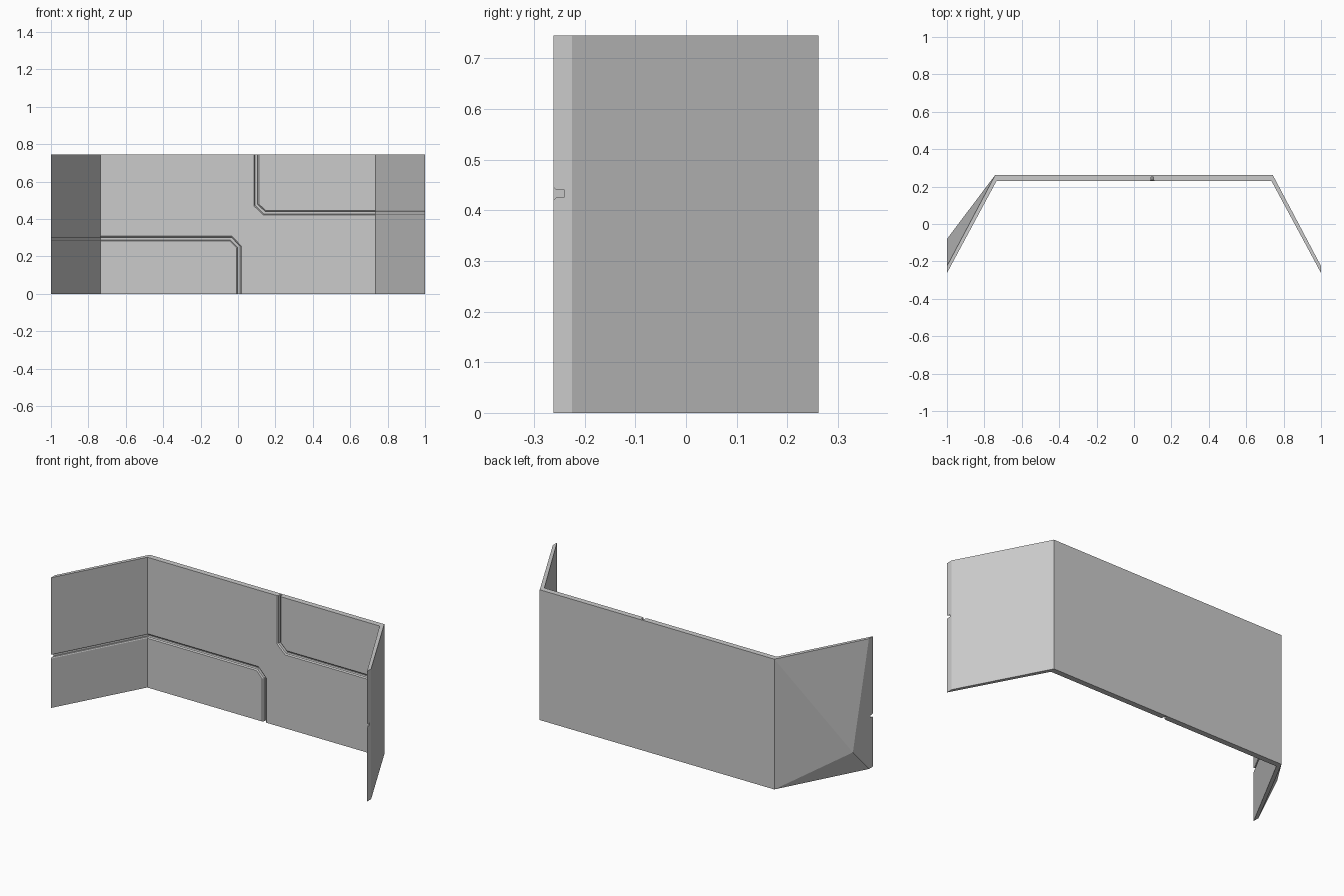
import bpy, bmesh
from mathutils import Vector

if "Cube" in bpy.data.objects:
    bpy.data.objects.remove(bpy.data.objects["Cube"])

H = 0.745                 # panel height
KNEE, TIP = 0.735, 1.0    # where the wings fold, and where they end
Y_BACK, Y_TIP = 0.23, -0.262


def front_y(x):
    """Depth of the front surface at a given x."""
    t = max(0.0, (abs(x) - KNEE) / (TIP - KNEE))
    return Y_BACK + (Y_TIP - Y_BACK) * t


def finish(name, bm):
    bmesh.ops.recalc_face_normals(bm, faces=bm.faces)
    me = bpy.data.meshes.new(name)
    bm.to_mesh(me)
    bm.free()
    ob = bpy.data.objects.new(name, me)
    bpy.context.collection.objects.link(ob)
    return ob


def folded_panel():
    bm = bmesh.new()
    inner = [(-TIP, Y_TIP), (-KNEE, Y_BACK), (KNEE, Y_BACK), (TIP, Y_TIP)]
    outer = [(-TIP, -0.225), (-0.742, 0.262), (0.742, 0.262), (TIP, -0.225)]
    fl, fh, bl, bh = [[bm.verts.new((x, y, z)) for x, y in row]
                      for row in (inner, outer) for z in (0, H)]
    for i in range(3):
        bm.faces.new((fl[i], fl[i + 1], fh[i + 1], fh[i]))
        bm.faces.new((bl[i], bl[i + 1], fl[i + 1], fl[i]))
        bm.faces.new((bh[i], bh[i + 1], fh[i + 1], fh[i]))
        if i:
            bm.faces.new((bl[i], bl[i + 1], bh[i + 1], bh[i]))
    bm.faces.new((fl[3], bl[3], bh[3], fh[3]))
    # bulging outer corner of the left wing
    bulge = bm.verts.new((-TIP, -0.08, 0.15))
    for a, b in ((bl[0], bl[1]), (bl[1], bh[1]), (bh[1], bh[0])):
        bm.faces.new((a, b, bulge))
    bm.faces.new((fl[0], bl[0], bulge, bh[0], fh[0]))
    return finish("folded_wall_panel", bm)


def groove_cutter(name, path):
    """Sweep a chamfered slot along an (x, z) path on the front surface."""
    section = [(-0.020, -0.007), (-0.007, 0.006), (-0.007, 0.0225),
               (0.007, 0.0225), (0.007, 0.006), (0.020, -0.007)]
    pts = [Vector(p) for p in path]
    dirs = [(b - a).normalized() for a, b in zip(pts, pts[1:])]
    bm = bmesh.new()
    rings = []
    for i, p in enumerate(pts):
        d0, d1 = dirs[max(i - 1, 0)], dirs[min(i, len(dirs) - 1)]
        n0, n1 = Vector((-d0.y, d0.x)), Vector((-d1.y, d1.x))
        miter = (n0 + n1) / (1 + n0.dot(n1))
        ring = []
        for off, depth in section:
            q = p + miter * off
            ring.append(bm.verts.new((q.x, front_y(q.x) + depth, q.y)))
        rings.append(ring)
    n = len(section)
    for a, b in zip(rings, rings[1:]):
        for j in range(n):
            k = (j + 1) % n
            bm.faces.new((a[j], a[k], b[k], b[j]))
    bm.faces.new(rings[0])
    bm.faces.new(rings[-1])
    ob = finish(name, bm)
    ob.hide_render = True
    ob.hide_set(True)
    return ob


panel = folded_panel()

# upper-right and lower-left grooves
paths = {
    "upper_groove_cutter": [(0.098, 0.80), (0.098, 0.475), (0.142, 0.433),
                            (KNEE, 0.433), (1.05, 0.433)],
    "lower_groove_cutter": [(-1.05, 0.295), (-KNEE, 0.295), (-0.038, 0.295),
                            (0.005, 0.25), (0.005, -0.05)],
}
for name, path in paths.items():
    mod = panel.modifiers.new(name, 'BOOLEAN')
    mod.operation = 'DIFFERENCE'
    mod.solver = 'EXACT'
    mod.object = groove_cutter(name, path)

# bake the cuts and drop the cutters
bpy.context.view_layer.update()
baked = bpy.data.meshes.new_from_object(
    panel.evaluated_get(bpy.context.evaluated_depsgraph_get()))
cutters = [m.object for m in panel.modifiers]
panel.modifiers.clear()
panel.data = baked
for c in cutters:
    bpy.data.objects.remove(c)
